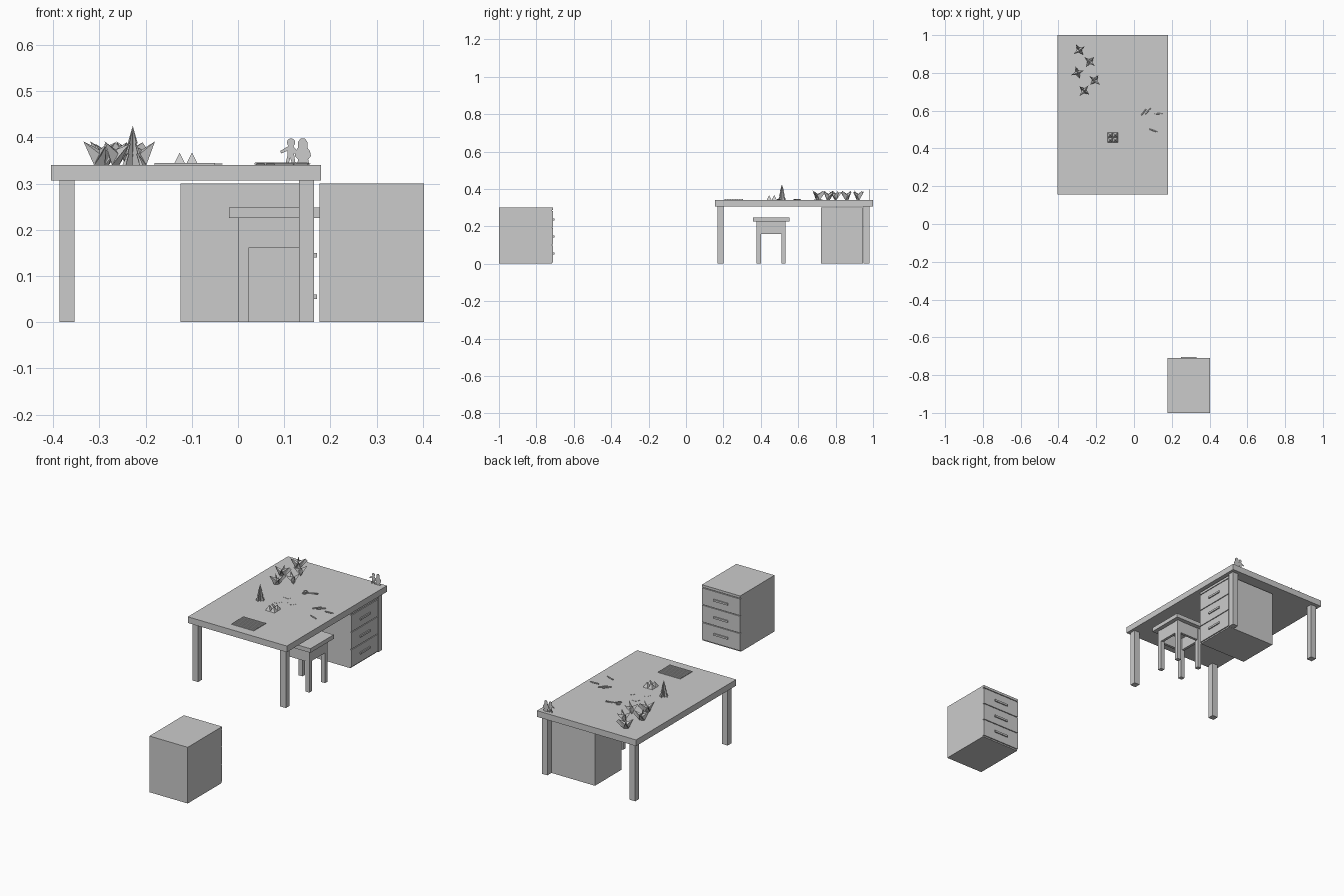
import bpy, math
from mathutils import Matrix, Vector

TOP = 0.34  # height of the desk surface


def mesh(name, verts, faces, matrix=None):
    me = bpy.data.meshes.new(name)
    me.from_pydata(verts, [], faces)
    if matrix:
        me.transform(matrix)
    ob = bpy.data.objects.new(name, me)
    bpy.context.collection.objects.link(ob)
    return ob


def box(name, x0, x1, y0, y1, z0, z1, matrix=None):
    v = [(x, y, z) for x in (x0, x1) for y in (y0, y1) for z in (z0, z1)]
    f = [(0, 1, 3, 2), (4, 6, 7, 5), (0, 4, 5, 1), (2, 3, 7, 6), (0, 2, 6, 4), (1, 5, 7, 3)]
    return mesh(name, v, f, matrix)


def plate(name, pts, thick, matrix):
    """Extrude a flat outline in local xy upward by thick."""
    n = len(pts)
    v = [(x, y, 0) for x, y in pts] + [(x, y, thick) for x, y in pts]
    f = [tuple(reversed(range(n))), tuple(range(n, 2 * n))]
    f += [(i, (i + 1) % n, n + (i + 1) % n, n + i) for i in range(n)]
    return mesh(name, v, f, matrix)


def place(x, y, z=TOP, angle=0):
    return Matrix.Translation((x, y, z)) @ Matrix.Rotation(math.radians(angle), 4, 'Z')


def upright(x, y, z=TOP, angle=0):
    return place(x, y, z, angle) @ Matrix.Rotation(math.pi / 2, 4, 'X')


def ring(cx, cy, r, n=12):
    return [(cx + r * math.cos(2 * math.pi * i / n), cy + r * math.sin(2 * math.pi * i / n)) for i in range(n)]


# Desk
box("desk_top", -0.405, 0.18, 0.155, 1.0, 0.307, TOP)
for x in (-0.387, 0.132):
    for y in (0.168, 0.948):
        box("desk_leg", x, x + 0.033, y, y + 0.033, 0, 0.307)


# Drawer cabinets, built with the drawers facing local +y
def cabinet(prefix, m):
    w = 0.113
    box(prefix + "_body", -w, w, -0.145, 0.139, 0, 0.3, m)
    for z0, z1 in ((0.007, 0.098), (0.102, 0.191), (0.195, 0.283), (0.287, 0.3)):
        box(prefix + "_drawer_front", -w, w, 0.139, 0.145, z0, z1, m)
    for z in (0.055, 0.145, 0.237):
        box(prefix + "_handle", -0.042, 0.042, 0.145, 0.151, z - 0.005, z + 0.005, m)


cabinet("loose_cabinet", place(0.29, -0.855, 0))
cabinet("desk_cabinet", place(0.02, 0.834, 0, -90))

# Stool
box("stool_seat", -0.02, 0.178, 0.357, 0.554, 0.226, 0.248)
for x in (0.0, 0.134):
    for y in (0.378, 0.511):
        box("stool_leg", x, x + 0.023, y, y + 0.022, 0, 0.226)
for y in (0.38, 0.517):
    box("stool_long_apron", 0.023, 0.134, y, y + 0.014, 0.16, 0.226)
for x in (0.002, 0.141):
    box("stool_side_apron", x, x + 0.014, 0.4, 0.511, 0.16, 0.226)

# Folded paper birds: body, two wings, neck and tail
bird_v = [(0.014, 0, 0), (-0.014, 0, 0), (0, 0.013, 0.022), (0, -0.013, 0.022), (0, 0, 0.034),
          (0.042, 0, 0.05), (-0.042, 0, 0.052), (0.004, 0.04, 0.046), (0.004, -0.04, 0.046),
          (0.054, 0, 0.038)]
bird_f = [(0, 2, 1), (0, 1, 3), (4, 0, 7), (4, 7, 1), (0, 2, 7), (1, 7, 2),
          (4, 8, 0), (4, 1, 8), (0, 8, 3), (1, 3, 8),
          (0, 5, 2), (0, 3, 5), (1, 2, 6), (1, 6, 3), (2, 5, 4), (3, 4, 5), (2, 4, 6), (3, 6, 4),
          (5, 0, 9)]
for x, y, a in ((-0.29, 0.92, 35), (-0.235, 0.86, -40), (-0.30, 0.80, 20), (-0.208, 0.76, 140), (-0.265, 0.705, 50)):
    mesh("paper_bird", bird_v, bird_f, place(x, y, TOP, a) @ Matrix.Scale(0.88, 4) @ Matrix.Scale(1.12, 4, Vector((0, 0, 1))))

# Paper tree made of crossing upright sheets
half = [(0.022, 0.0), (0.012, 0.024), (0.016, 0.024), (0.008, 0.047), (0.011, 0.047)]
tree = half + [(0, 0.085)] + [(-x, z) for x, z in reversed(half)]
for a in (0, 45, 90, 135):
    plate("paper_tree_sheet", tree, 0.0006, upright(-0.228, 0.513, TOP, a))

# Four-pocket folded paper toy
for sx in (-1, 1):
    for sy in (-1, 1):
        r = 0.0135
        v = [(-r, -r, 0), (r, -r, 0), (r, r, 0), (-r, r, 0), (0, 0, 0.027)]
        f = [(3, 2, 1, 0), (0, 1, 4), (1, 2, 4), (2, 3, 4), (3, 0, 4)]
        mesh("paper_pocket", v, f, place(-0.113 + sx * r, 0.458 + sy * r))

# Flat paper cut-outs
blob = [(-0.02, -0.012), (0.008, -0.022), (0.022, -0.004), (0.014, 0.016), (-0.008, 0.022), (-0.022, 0.006)]
for x, y, a in ((-0.138, 0.62, 10), (-0.15, 0.548, 80), (-0.082, 0.572, 150)):
    plate("paper_cutout", blob, 0.0008, place(x, y, TOP, a))

# Scissors
sc = place(-0.075, 0.713, TOP + 0.001, 18)
for s in (-1, 1):
    plate("scissor_blade", [(-0.014, s * 0.007), (-0.012, s * 0.003), (0.042, -s * 0.005), (0.012, -s * 0.005)][::s], 0.003, sc)
    outer, inner = ring(-0.024, s * 0.010, 0.011), ring(-0.024, s * 0.010, 0.0075)
    n = len(outer)
    v = [(x, y, z) for z in (0, 0.003) for x, y in outer + inner]
    f = []
    for i in range(n):
        j = (i + 1) % n
        f += [(i, n + i, n + j, j), (2 * n + i, 2 * n + j, 3 * n + j, 3 * n + i),
              (i, j, 2 * n + j, 2 * n + i), (n + j, n + i, 3 * n + i, 3 * n + j)]
    mesh("scissor_grip", v, f, sc)

# Pencils: six-sided shaft running into a pointed end
for x, y, a in ((0.053, 0.594, 52), (0.075, 0.598, 48), (0.132, 0.584, 5), (0.102, 0.495, -20)):
    hexa = [(0.0032 * math.cos(i * math.pi / 3), 0.0032 * math.sin(i * math.pi / 3)) for i in range(6)]
    v = [(px, c, s + 0.003) for px in (-0.024, 0.017) for c, s in hexa] + [(0.025, 0, 0.003)]
    f = [tuple(reversed(range(6)))]
    for i in range(6):
        j = (i + 1) % 6
        f += [(i, j, 6 + j, 6 + i), (6 + i, 6 + j, 12)]
    mesh("pencil", v, f, place(x, y, TOP, a))

# Ridged paper stack
box("paper_stack", -0.181, -0.05, 0.205, 0.306, TOP, TOP + 0.003)
for i in range(8):
    y = 0.207 + i * 0.0128
    box("paper_stack_ridge", -0.181, -0.05, y, y + 0.008, TOP + 0.003, TOP + 0.005)

# Upright cut-out figures at the desk's back corner
child = [(0.102, 0), (0.109, 0), (0.113, 0.016), (0.118, 0), (0.125, 0), (0.121, 0.026), (0.128, 0.022),
         (0.13, 0.027), (0.12, 0.041), (0.109, 0.041), (0.092, 0.031), (0.093, 0.025), (0.107, 0.031), (0.107, 0.02)]
plate("small_figure", child, 0.0008, upright(0, 0.98))
plate("small_figure_head", ring(0.115, 0.049, 0.009), 0.0008, upright(0, 0.98))
adult = [(0.128, 0), (0.155, 0), (0.152, 0.012), (0.158, 0.02), (0.156, 0.03), (0.15, 0.038), (0.15, 0.05),
         (0.145, 0.058), (0.136, 0.058), (0.13, 0.05), (0.13, 0.038), (0.124, 0.03), (0.123, 0.02), (0.13, 0.012)]
plate("large_figure", adult, 0.0008, upright(0, 0.982))
